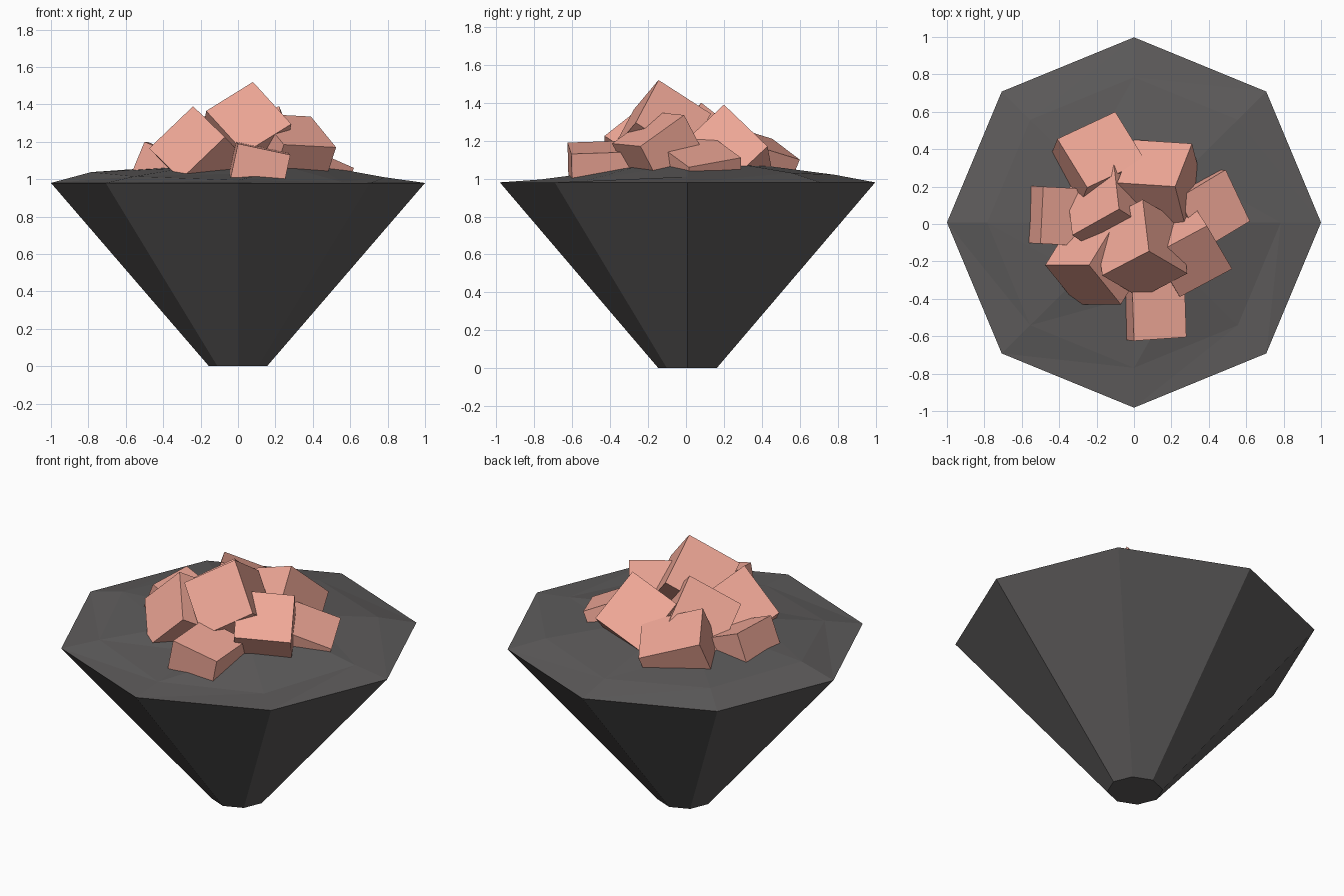
import bpy, math
from mathutils import Vector

if "Cube" in bpy.data.objects:
    bpy.data.objects.remove(bpy.data.objects["Cube"])


def material(name, color):
    m = bpy.data.materials.new(name)
    m.diffuse_color = (*color, 1)
    m.use_nodes = True
    m.node_tree.nodes["Principled BSDF"].inputs["Base Color"].default_value = m.diffuse_color
    return m


DARK = material("dark_grey", (0.11, 0.105, 0.105))
PINK = material("salmon", (0.87, 0.39, 0.31))


def add_mesh(name, verts, faces, mat):
    me = bpy.data.meshes.new(name)
    me.from_pydata(verts, [], faces)
    me.materials.append(mat)
    ob = bpy.data.objects.new(name, me)
    bpy.context.collection.objects.link(ob)
    return ob


def ring(radius, heights):
    return [(radius * math.cos(i * math.pi / 4),
             0.008 + radius * 0.99 * math.sin(i * math.pi / 4), heights[i])
            for i in range(8)]


# Octagonal bowl with a lumpy filled top (rings from base to centre)
verts = (ring(0.155, [0] * 8) + ring(1.0, [0.98] * 8)
         + ring(0.785, [1.01, 1.03, 1.02, 1.025, 1.038, 1.015, 0.995, 0.985])
         + ring(0.40, [1.08, 1.075, 1.07, 1.06, 1.065, 1.06, 1.03, 1.06])
         + [(0, 0, 1.1)])
faces = [tuple(range(7, -1, -1))]
for r in range(3):
    for i in range(8):
        j = (i + 1) % 8
        a, b, c, d = r * 8 + i, r * 8 + j, r * 8 + 8 + j, r * 8 + 8 + i
        faces += [(a, b, c, d)] if r == 0 else [(a, b, c), (a, c, d)]
faces += [(24 + i, 24 + (i + 1) % 8, 32) for i in range(8)]
add_mesh("bowl", verts, faces, DARK)


def chunk(name, corner, e1, e2, size=0.33):
    """Cube from one upper corner and two edges; the third edge points down."""
    p, a, b = Vector(corner), Vector(e1), Vector(e2)
    c = a.cross(b).normalized() * size
    if c.z > 0:
        c = -c
    else:
        a, b = b, a
    v = [p, p + a, p + a + b, p + b]
    v += [q + c for q in v]
    f = [(0, 1, 2, 3), (7, 6, 5, 4)]
    f += [(i, i + 4, (i + 1) % 4 + 4, (i + 1) % 4) for i in range(4)]
    add_mesh(name, v, f, PINK)


# Pile of tumbled cubes
chunk("top_cube", (0.08, -0.145, 1.52), (0.205, -0.12, -0.225), (-0.25, -0.13, -0.155))
chunk("back_cube", (0.22, 0.20, 1.39), (0.09, 0.23, -0.22), (-0.31, 0.02, -0.106))
chunk("front_left_cube", (-0.24, -0.22, 1.39), (-0.235, 0, -0.225), (0.17, -0.21, -0.165))
chunk("middle_cube", (-0.08, 0.08, 1.40), (-0.25, -0.14, -0.16), (-0.03, 0.26, -0.20))
chunk("left_cube", (-0.485, 0.20, 1.20), (-0.015, -0.305, 0.0), (0.29, -0.015, -0.12))
chunk("back_left_cube", (-0.41, 0.455, 1.21), (0.31, 0.145, -0.11), (0.16, -0.26, 0.08), 0.3)
chunk("right_cube", (0.49, 0.29, 1.11), (0.13, -0.275, -0.05), (-0.25, -0.15, 0.11), 0.3)
chunk("front_right_cube", (0.39, -0.01, 1.335), (0.135, -0.23, -0.165), (-0.28, -0.15, 0.015))
chunk("front_cube", (0.0, -0.625, 1.19), (0.28, 0.02, -0.06), (-0.01, 0.31, 0.01), 0.31)
